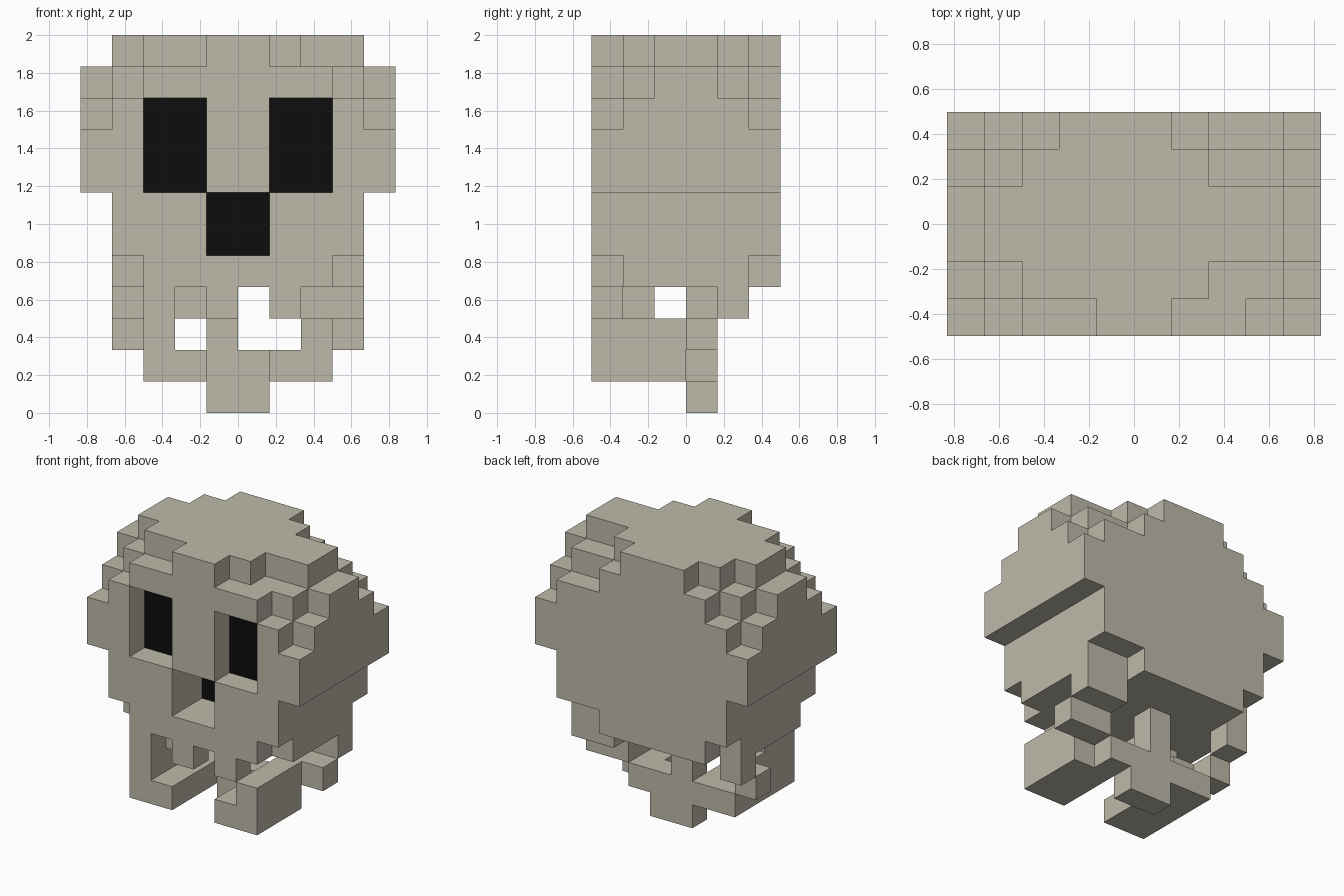
import bpy
import bmesh
import math
from mathutils import Vector

U = 1 / 6  # edge length of one cube

cube = bpy.data.objects.get("Cube")
if cube:
    bpy.data.objects.remove(cube, do_unlink=True)


def make_material(name, color):
    mat = bpy.data.materials.new(name)
    mat.use_nodes = True
    mat.diffuse_color = color
    bsdf = next(n for n in mat.node_tree.nodes if n.type == 'BSDF_PRINCIPLED')
    bsdf.inputs["Base Color"].default_value = color
    bsdf.inputs["Roughness"].default_value = 0.9
    return mat


bone = make_material("bone", (0.515, 0.488, 0.402, 1))
black = make_material("socket black", (0.004, 0.004, 0.004, 1))


def box(x0, x1, y0, y1, z0, z1):
    """Set of unit cells filling a box."""
    return {(x, y, z) for x in range(x0, x1)
            for y in range(y0, y1) for z in range(z0, z1)}


def build(name, cells, dark=frozenset()):
    """Skin a set of cells; front faces of cells in 'dark' are black."""
    bm = bmesh.new()
    verts = {}

    def vert(p):
        key = tuple(round(c) for c in p)
        if key not in verts:
            verts[key] = bm.verts.new(Vector(key) * U)
        return verts[key]

    for c in sorted(cells):
        for axis in range(3):
            for sign in (0, 1):
                n = list(c)
                n[axis] += 1 if sign else -1
                if tuple(n) in cells:
                    continue
                a, b = (axis + 1) % 3, (axis + 2) % 3
                corners = []
                for da, db in ((0, 0), (1, 0), (1, 1), (0, 1)):
                    p = list(c)
                    p[axis] += sign
                    p[a] += da
                    p[b] += db
                    corners.append(vert(p))
                face = bm.faces.new(corners if sign else corners[::-1])
                if axis == 1 and not sign and c in dark:
                    face.material_index = 1
    # Merge the small squares into large flat faces
    bmesh.ops.dissolve_limit(bm, angle_limit=math.radians(1), verts=bm.verts[:],
                             edges=bm.edges[:], delimit={'MATERIAL'})
    mesh = bpy.data.meshes.new(name)
    bm.to_mesh(mesh)
    bm.free()
    mesh.materials.append(bone)
    if dark:
        mesh.materials.append(black)
    obj = bpy.data.objects.new(name, mesh)
    bpy.context.collection.objects.link(obj)
    return obj


# Cranium: stepped dome, one row of column heights per depth, front to back
dome = [
    (9, 10, 11, 11, 12, 12, 11, 11, 10, 9),
    (10, 11, 12, 12, 12, 12, 12, 11, 11, 10),
    (11, 12, 12, 12, 12, 12, 12, 12, 12, 11),
    (11, 12, 12, 12, 12, 12, 12, 12, 12, 11),
    (10, 11, 12, 12, 12, 12, 12, 11, 11, 10),
    (9, 10, 11, 12, 12, 12, 11, 10, 10, 9),
]
cranium = set()
for j, row in enumerate(dome):
    for i, top in enumerate(row):
        bottom = 7 if i in (0, 9) else 4
        cranium |= box(i - 5, i - 4, j - 3, j - 2, bottom, top)

# Chipped lower corners
for x0, x1, y in ((-4, -3, -3), (3, 4, -3), (-4, -3, 2), (2, 4, 2)):
    cranium -= box(x0, x1, y, y + 1, 4, 5)

# Eye sockets one cube deep, nose two cubes deep, with black back walls
dark = set()
for x0, x1, z0, z1, depth in ((-3, -1, 7, 10, 1), (1, 3, 7, 10, 1), (-1, 1, 5, 7, 2)):
    cranium -= box(x0, x1, -3, -3 + depth, z0, z1)
    dark |= box(x0, x1, -3 + depth, -2 + depth, z0, z1)
build("cranium", cranium, dark)

# Upper teeth
build("tooth_middle", box(-1, 0, -3, -2, 3, 4))
build("tooth_left", box(1, 2, -3, -2, 3, 4))
build("tooth_right", box(-2, -1, -2, -1, 3, 4))

# Jaw hinges: upper stub under the cranium, lower stub on the jaw
for side, x0, x1 in (("left", 2, 4), ("right", -4, -3)):
    build("upper_hinge_" + side, box(x0, x1, 1, 2, 3, 4))
    build("lower_hinge_" + side, box(x0, x1, 0, 1, 2, 3))

# Jaw arms: wide base with a raised outer rim
build("jaw_arm_left", box(1, 3, -3, 0, 1, 2) | box(2, 3, -3, 0, 2, 3))
build("jaw_arm_right", box(-3, -1, -3, 0, 1, 2) | box(-3, -2, -3, 0, 2, 3)
      | box(-3, -2, -3, -1, 3, 4))

# Rear bar of the jaw, with a lower block and a post up to the cranium
build("jaw_back", box(-3, 2, 0, 1, 1, 2) | box(-1, 1, 0, 1, 0, 1)
      | box(-1, 0, 0, 1, 2, 4))
